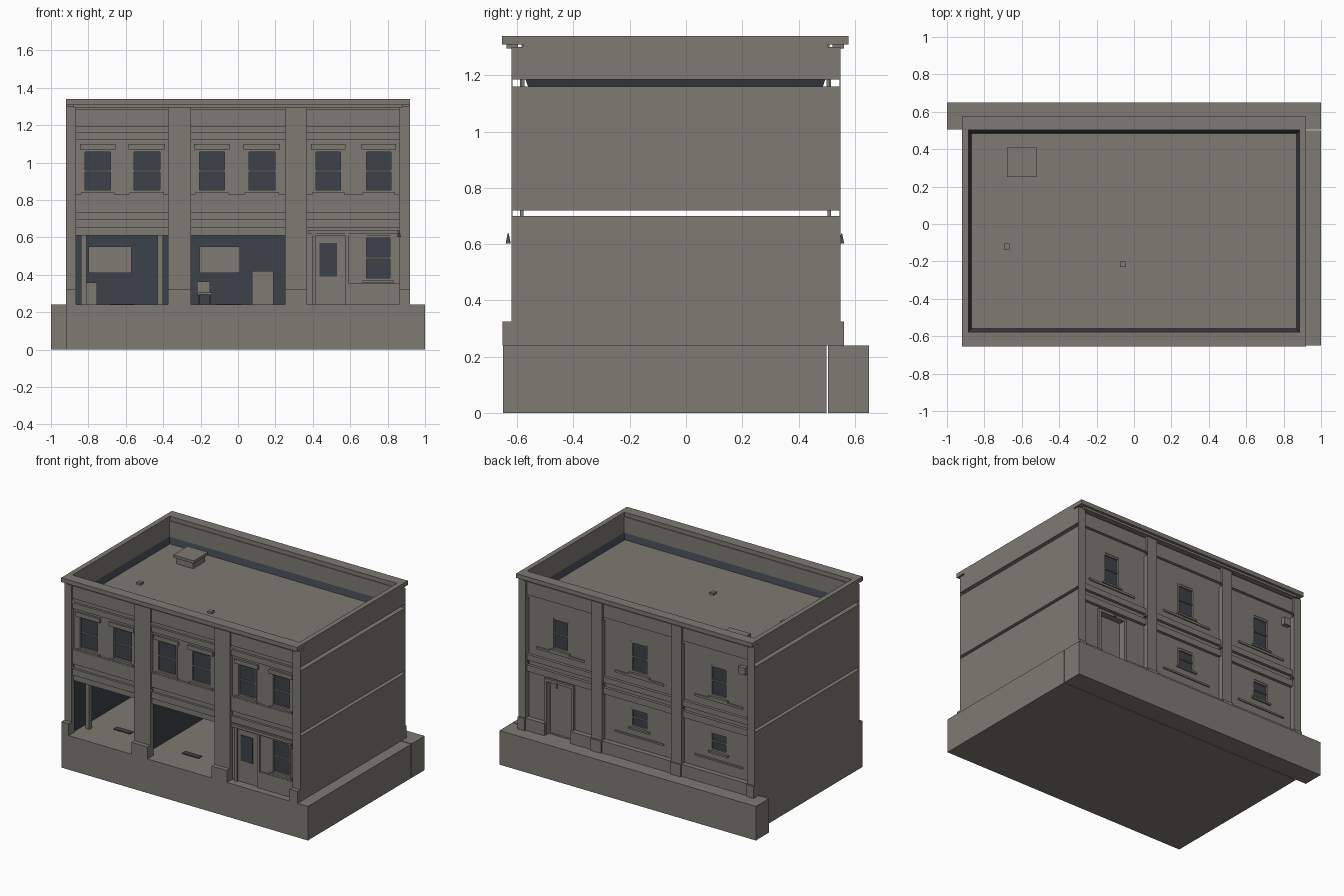
import bpy, bmesh
from mathutils import Vector

cube = bpy.data.objects.get("Cube")
if cube:
    bpy.data.objects.remove(cube, do_unlink=True)


def material(name, rgb):
    m = bpy.data.materials.new(name)
    m.use_nodes = True
    m.diffuse_color = (*rgb, 1)
    m.node_tree.nodes["Principled BSDF"].inputs["Base Color"].default_value = (*rgb, 1)
    return m


STONE = material("warm grey", (0.21, 0.195, 0.17))
DARK = material("dark slate blue", (0.045, 0.055, 0.068))


def finish(name, bm, mat):
    bmesh.ops.recalc_face_normals(bm, faces=bm.faces)
    mesh = bpy.data.meshes.new(name)
    bm.to_mesh(mesh)
    bm.free()
    ob = bpy.data.objects.new(name, mesh)
    bpy.context.collection.objects.link(ob)
    mesh.materials.append(mat)
    return ob


def box(name, x, y, z, mat=STONE):
    """Box from (low, high) pairs."""
    bm = bmesh.new()
    bmesh.ops.create_cube(bm, size=1)
    for v in bm.verts:
        v.co = Vector([(a + b) / 2 + c * (b - a) for (a, b), c in zip((x, y, z), v.co)])
    return finish(name, bm, mat)


def pierced_wall(name, x, z, y, inward, holes):
    """Thin wall facing front or back with rectangular openings."""
    xs = sorted({*x, *(v for h in holes for v in h[0])})
    zs = sorted({*z, *(v for h in holes for v in h[1])})
    bm = bmesh.new()
    for a, b in zip(xs, xs[1:]):
        for c, d in zip(zs, zs[1:]):
            mx, mz = (a + b) / 2, (c + d) / 2
            if not any(h[0][0] < mx < h[0][1] and h[1][0] < mz < h[1][1] for h in holes):
                bm.faces.new([bm.verts.new(p) for p in
                              ((a, y, c), (b, y, c), (b, y, d), (a, y, d))])
    bmesh.ops.remove_doubles(bm, verts=bm.verts, dist=0.0001)
    bmesh.ops.recalc_face_normals(bm, faces=bm.faces)
    ext = bmesh.ops.extrude_face_region(bm, geom=bm.faces[:])["geom"]
    bmesh.ops.translate(bm, verts=[v for v in ext if isinstance(v, bmesh.types.BMVert)],
                        vec=(0, inward * 0.012, 0))
    return finish(name, bm, STONE)


def window(name, x, z, y, out, hood=True):
    """Glass, frame, meeting rail, sill and hood; out is the facing sign in y."""
    f = 0.013
    at = lambda a, b: tuple(sorted((y + out * a, y + out * b)))
    box(name + "_glass", x, at(-0.02, -0.014), z, DARK)
    for i, xe in enumerate(((x[0], x[0] + f), (x[1] - f, x[1]))):
        box(f"{name}_stile_{i}", xe, at(-0.016, 0.001), z)
    mid = (z[0] + z[1]) / 2
    for i, c in enumerate((z[0] + f / 2, mid, z[1] - f / 2)):
        h = f / 2 if i != 1 else f / 3
        box(f"{name}_rail_{i}", (x[0] + f, x[1] - f), at(-0.016, -0.003), (c - h, c + h))
    box(name + "_sill", (x[0] - 0.01, x[1] + 0.01), at(0, 0.014), (z[0] - 0.012, z[0]))
    if hood:
        box(name + "_hood", (x[0] - 0.015, x[1] + 0.015), at(0, 0.014), (z[1], z[1] + 0.03))


# Raised base
box("base_block", (-0.92, 1), (-0.65, 0.5), (0, 0.24))
box("back_pavement", (-1, 1), (0.505, 0.65), (0, 0.24))

# Side walls in three storeys with open joints
STOREYS = ((0.24, 0.7), (0.72, 1.16), (1.185, 1.3))
for side, s in (("left", 1), ("right", -1)):
    xw = tuple(sorted((s * 0.885, s * 0.92)))
    for i, z in enumerate(STOREYS):
        box(f"{side}_wall_{i}", xw, (-0.62, 0.55), z)
    box(f"{side}_parapet_cap", xw, (-0.58, 0.505), (1.3, 1.34))


def pier(name, x, face, out):
    """Pier with continuous face plate, stepped body and wider foot."""
    at = lambda a, b: tuple(sorted((face + out * a, face + out * b)))
    box(name + "_face", x, at(-0.004, 0), (0.24, 1.29))
    for i, z in enumerate(STOREYS):
        box(f"{name}_body_{i}", x, at(-0.035, -0.004), z)
    box(name + "_foot", x, at(0, 0.032 if out < 0 else 0.012), (0.24, 0.325))


FRONT_PIERS = ((-0.92, -0.865), (-0.375, -0.25), (0.25, 0.37), (0.86, 0.92))
BACK_PIERS = ((-0.92, -0.865), (-0.35, -0.27), (0.27, 0.35), (0.865, 0.92))
for i, x in enumerate(FRONT_PIERS):
    pier(f"front_pier_{i}", x, -0.62, -1)
for i, x in enumerate(BACK_PIERS):
    pier(f"back_pier_{i}", x, 0.55, 1)

# Front bays
FY = -0.59
UPPER = (0.84, 1.07)
BAYS = ((-0.865, -0.375), (-0.25, 0.25), (0.37, 0.86))
PAIRS = (((-0.83, -0.67), (-0.57, -0.405)), ((-0.22, -0.06), (0.045, 0.21)),
         ((0.405, 0.56), (0.675, 0.83)))
DOOR = ((0.41, 0.58), (0.24, 0.615))
SHOP = ((0.675, 0.825), (0.37, 0.61))
for i, (bay, pair) in enumerate(zip(BAYS, PAIRS)):
    lower = [DOOR, SHOP] if i == 2 else [(bay, (0.24, 0.61))]
    pierced_wall(f"front_bay_{i}", bay, (0.24, 1.29), FY, 1,
                 [(x, UPPER) for x in pair] + lower)
    for j, x in enumerate(pair):
        window(f"front_window_{i}_{j}", x, UPPER, FY, -1)
    for part, z in (("frieze", (1.19, 1.285)), ("band", (1.12, 1.16)),
                    ("spandrel", (0.73, 0.83)), ("lintel", (0.65, 0.695)),
                    ("lower_lintel", (0.61, 0.648))):
        d = 0.008 if part == "lower_lintel" else 0.016
        box(f"front_{part}_{i}", bay, (FY - d, FY), z)

# Shop door, shop window and stall panel
box("shop_door", DOOR[0], (FY + 0.002, FY + 0.01), DOOR[1])
box("shop_door_glass", (0.435, 0.53), (FY - 0.003, FY + 0.002), (0.39, 0.57), DARK)
for i, x in enumerate(((0.395, 0.415), (0.572, 0.59))):
    box(f"shop_door_jamb_{i}", x, (FY - 0.014, FY), (0.24, 0.62))
box("shop_hood", (0.375, 0.855), (FY - 0.022, FY), (0.62, 0.64))
window("shop_window", *SHOP, FY, -1, hood=False)
box("stall_panel", (0.585, 0.86), (FY - 0.012, FY), (0.24, 0.355))

# Back bays
BY = 0.515
DOORWAY = ((0.52, 0.72), (0.24, 0.615))
WINDOWS_X = ((-0.685, -0.55), (-0.07, 0.07), (0.55, 0.685))
BACK_BAYS = ((-0.865, -0.35), (-0.27, 0.27), (0.35, 0.865))
for i, (bay, x) in enumerate(zip(BACK_BAYS, WINDOWS_X)):
    small = (0.465, 0.6)
    low = DOORWAY if i == 2 else (x, small)
    pierced_wall(f"back_bay_{i}", bay, (0.24, 1.29), BY, -1, [(x, (0.85, 1.07)), low])
    window(f"back_upper_window_{i}", x, (0.85, 1.07), BY, 1, hood=False)
    for part, z in (("frieze", (1.19, 1.285)), ("spandrel", (0.73, 0.77)),
                    ("lintel", (0.65, 0.695))):
        box(f"back_{part}_{i}", bay, (BY, BY + 0.02), z)
    box(f"back_upper_sill_{i}", (x[0] - 0.12, x[1] + 0.12), (BY, BY + 0.008), (0.82, 0.835))
    if i < 2:
        window(f"back_lower_window_{i}", x, small, BY, 1, hood=False)
        box(f"back_lower_sill_{i}", (x[0] - 0.12, x[1] + 0.12), (BY, BY + 0.008), (0.4, 0.412))
        box(f"back_plinth_{i}", bay, (BY, BY + 0.035), (0.24, 0.325))
for i, x in enumerate(((0.35, 0.52), (0.72, 0.865))):
    box(f"back_door_plinth_{i}", x, (BY, BY + 0.035), (0.24, 0.325))
box("back_door", DOORWAY[0], (BY - 0.04, BY - 0.03), DOORWAY[1])
for i, x in enumerate(((0.505, 0.525), (0.715, 0.735))):
    box(f"back_door_jamb_{i}", x, (BY - 0.03, BY + 0.015), (0.24, 0.63))
box("back_door_head", (0.505, 0.735), (BY - 0.03, BY + 0.015), (0.615, 0.635))
box("meter_box", (-0.84, -0.79), (BY, BY + 0.03), (1.08, 1.13))

# Parapet linings and cornices
for name, y, cornice in (("front", (-0.585, -0.575), (-0.655, -0.58)),
                         ("back", (0.5, 0.51), (0.505, 0.578))):
    box(name + "_parapet_lining", (-0.885, 0.885), y, (1.16, 1.31))
    box(name + "_cornice", (-0.92, 0.92), cornice, (1.31, 1.34))
    mid = sum(cornice) / 2
    box(name + "_cornice_bed", (-0.88, 0.88), (mid - 0.02, mid + 0.02), (1.295, 1.31))

# Roof with sloping dark flashing
box("roof", (-0.885, 0.885), (-0.575, 0.5), (1.145, 1.155))
bm = bmesh.new()
rings = []
for gap, z in ((0, 1.198), (0.015, 1.156)):
    x, lo, hi = 0.885 - gap, -0.575 + gap, 0.5 - gap
    rings.append([bm.verts.new((px, py, z)) for px, py in
                  ((-x, lo), (x, lo), (x, hi), (-x, hi))])
for i in range(4):
    j = (i + 1) % 4
    bm.faces.new((rings[0][i], rings[0][j], rings[1][j], rings[1][i]))
finish("roof_flashing", bm, DARK)
box("roof_hatch", (-0.665, -0.535), (0.265, 0.395), (1.155, 1.2))
box("roof_hatch_lid", (-0.68, -0.52), (0.25, 0.41), (1.2, 1.22))
for i, (x, y) in enumerate(((-0.68, -0.12), (-0.06, -0.215))):
    box(f"roof_vent_{i}", (x - 0.015, x + 0.015), (y - 0.015, y + 0.015), (1.155, 1.17))

# Interior: dark linings, partitions, ceiling and upper room backing
box("ceiling", (-0.885, 0.885), (-0.575, 0.5), (0.685, 0.695), DARK)
for i, x in enumerate((-0.878, -0.312, 0.31, 0.878)):
    box(f"partition_{i}", (x - 0.006, x + 0.006), (-0.575, 0.44), (0.24, 0.685), DARK)
box("rear_lining", (-0.885, 0.885), (0.44, 0.45), (0.24, 0.685), DARK)
box("upper_room_lining", (-0.88, 0.88), (-0.5, -0.49), (0.73, 1.14), DARK)

# Garage fittings
for i, x in enumerate(((-0.84, -0.81), (-0.43, -0.4))):
    box(f"garage_post_{i}", x, (-0.5, -0.47), (0.24, 0.61))
for i, x in enumerate(((-0.8, -0.57), (-0.205, 0.01))):
    box(f"wall_board_{i}", x, (0.425, 0.44), (0.41, 0.55))
box("low_cupboard", (-0.81, -0.755), (0.36, 0.44), (0.24, 0.36))
box("cabinet", (0.075, 0.19), (0.34, 0.44), (0.24, 0.42))
box("chair_seat", (-0.22, -0.14), (0.2, 0.28), (0.295, 0.305))
box("chair_back", (-0.22, -0.15), (0.275, 0.285), (0.3, 0.365))
for i in range(4):
    x, y = -0.215 + 0.06 * (i % 2), 0.205 + 0.06 * (i // 2)
    box(f"chair_leg_{i}", (x, x + 0.01), (y, y + 0.01), (0.24, 0.295), DARK)
for i, (x, y) in enumerate(((-0.62, -0.39), (-0.05, -0.44))):
    box(f"floor_drain_{i}", (x - 0.065, x + 0.065), (y - 0.02, y + 0.02), (0.24, 0.245), DARK)

# Small wall lamps
for i, (x, y) in enumerate(((0.86, -0.632), (0.62, 0.553))):
    bm = bmesh.new()
    bmesh.ops.create_cone(bm, cap_ends=True, segments=8, radius1=0.009, radius2=0.002, depth=0.035)
    bmesh.ops.translate(bm, verts=bm.verts, vec=(x, y, 0.62))
    finish(f"wall_lamp_{i}", bm, STONE)
